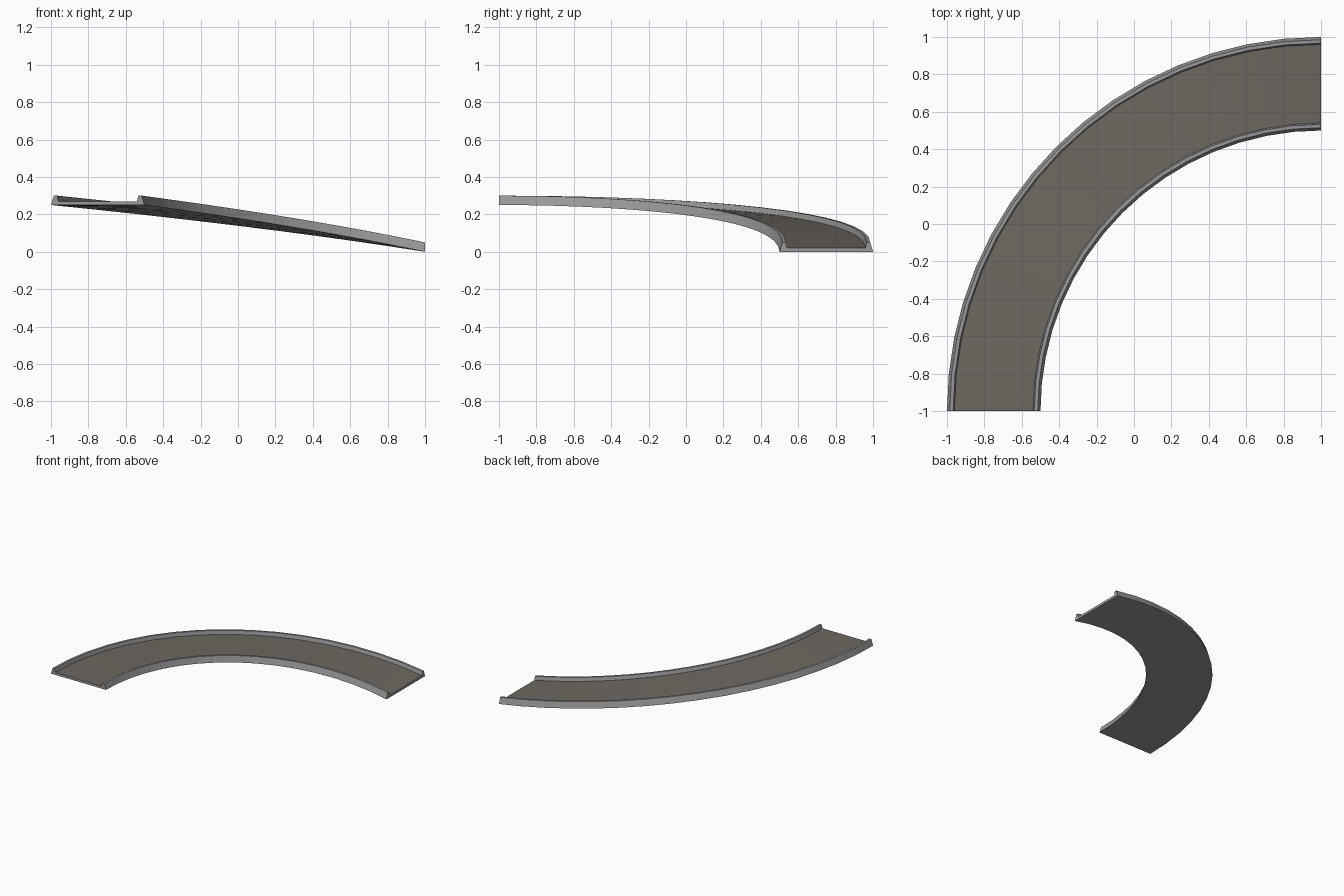
import bpy, bmesh, math

if "Cube" in bpy.data.objects:
    bpy.data.objects.remove(bpy.data.objects["Cube"])

SEGMENTS = 16
CENTRE = (1.0, -1.0)
RISE = 0.25


def material(name, rgb):
    m = bpy.data.materials.new(name)
    m.diffuse_color = (*rgb, 1)
    m.use_nodes = True
    m.node_tree.nodes["Principled BSDF"].inputs["Base Color"].default_value = m.diffuse_color
    return m


asphalt = material("brown grey deck", (0.155, 0.137, 0.118))
concrete = material("light grey kerb", (0.32, 0.32, 0.32))

# Cross-section (radius, height): underside, slanted outer kerb, deck, inner kerb
PROFILE = [(1.5, 0.0), (2.0, 0.0), (1.985, 0.05), (1.967, 0.05), (1.96, 0.02),
           (1.54, 0.02), (1.533, 0.05), (1.515, 0.05)]
DECK_EDGE = 4

bm = bmesh.new()

# Sweep the profile round a quarter turn while it climbs and levels out
rings = []
for i in range(SEGMENTS + 1):
    u = i / SEGMENTS
    a = math.pi / 2 * (1 + u)
    lift = RISE * (1 - (1 - u) ** 2)
    rings.append([bm.verts.new((CENTRE[0] + r * math.cos(a),
                                CENTRE[1] + r * math.sin(a), h + lift))
                  for r, h in PROFILE])

n = len(PROFILE)
for a, b in zip(rings, rings[1:]):
    for k in range(n):
        j = (k + 1) % n
        f = bm.faces.new((a[k], a[j], b[j], b[k]))
        f.material_index = 0 if k == DECK_EDGE else 1

# End caps
for ring in (rings[0], rings[-1]):
    bm.faces.new(ring).material_index = 1

bmesh.ops.recalc_face_normals(bm, faces=bm.faces)
mesh = bpy.data.meshes.new("curved_ramp")
bm.to_mesh(mesh)
bm.free()
mesh.materials.append(asphalt)
mesh.materials.append(concrete)
ramp = bpy.data.objects.new("curved_ramp", mesh)
bpy.context.collection.objects.link(ramp)

# Smooth along the bend, crisp at the kerb edges
bpy.context.view_layer.objects.active = ramp
ramp.select_set(True)
bpy.ops.object.shade_smooth_by_angle(angle=math.radians(30))
